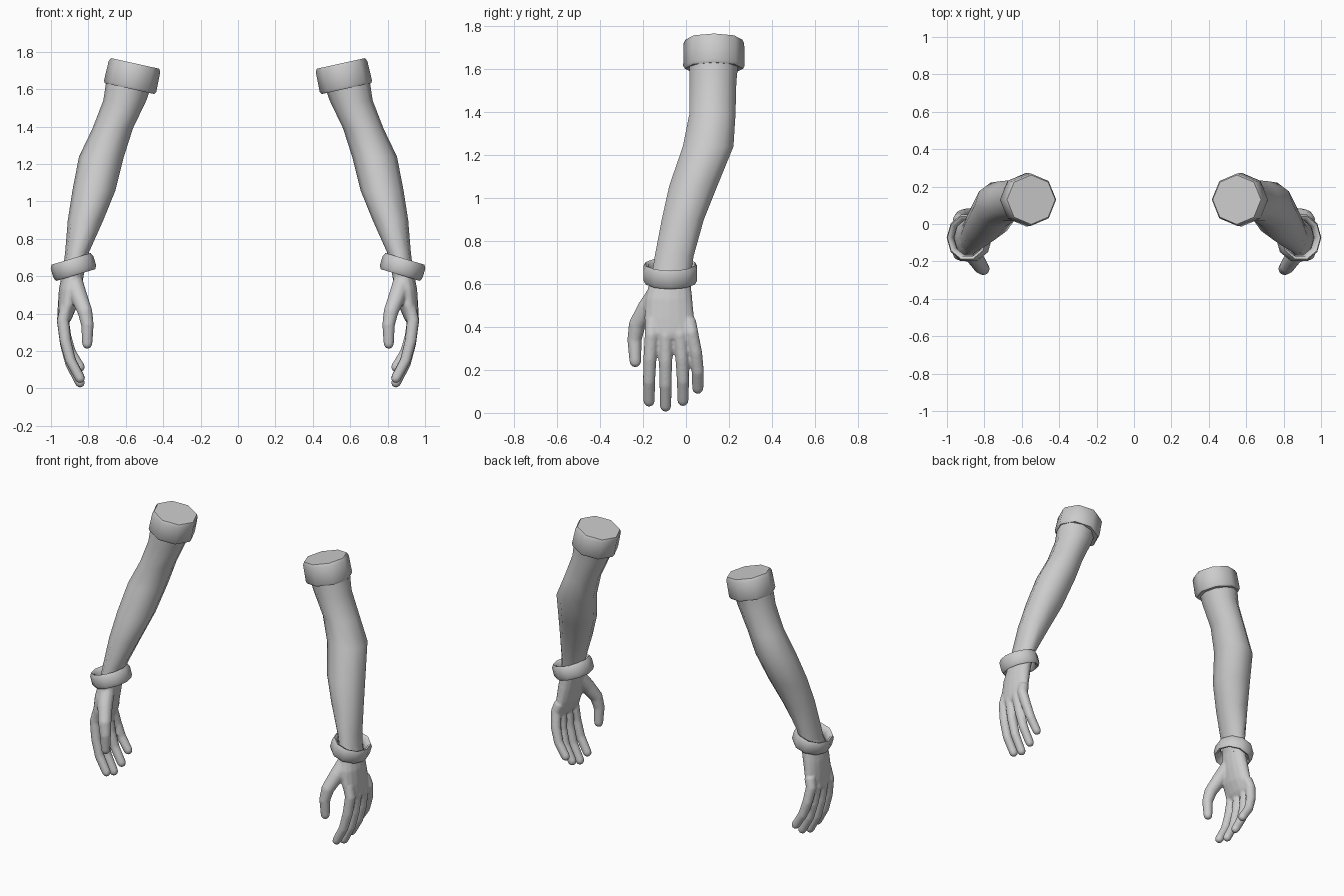
import bpy, bmesh, math
from mathutils import Vector

if "Cube" in bpy.data.objects:
    bpy.data.objects.remove(bpy.data.objects["Cube"])


def loft(bm, rings, n=8, axis=None, wrap=False):
    """Skin elliptical rings (x, y, z, rx, ry); ring planes follow the path unless an axis is given."""
    pts = [Vector(r[:3]) for r in rings]
    rows, verts = [], []
    for i, r in enumerate(rings):
        t = Vector(axis) if axis else pts[min(i + 1, len(pts) - 1)] - pts[max(i - 1, 0)]
        t.normalize()
        u = Vector((0, 1, 0)).cross(-t).normalized()
        v = (-t).cross(u)
        row = []
        for k in range(n):
            a = 2 * math.pi * k / n
            row.append(bm.verts.new(pts[i] + u * r[3] * math.cos(a) + v * r[4] * math.sin(a)))
        rows.append(row)
        verts += row
    for i in range(len(rows) if wrap else len(rows) - 1):
        a, b = rows[i], rows[(i + 1) % len(rows)]
        for k in range(n):
            bm.faces.new((a[k], a[(k + 1) % n], b[(k + 1) % n], b[k]))
    if not wrap:
        bm.faces.new(rows[0])
        bm.faces.new(rows[-1][::-1])


def digit(bm, path, r0, r1):
    """Tapered finger with a rounded tip."""
    pts = [Vector(p) for p in path]
    rings = []
    for i, p in enumerate(pts):
        r = r0 + (r1 - r0) * i / (len(pts) - 1)
        rings.append((*p, r, r))
    d = (pts[-1] - pts[-2]).normalized()
    for a in (30, 55, 78):
        a = math.radians(a)
        p = pts[-1] + d * r1 * math.sin(a)
        rings.append((*p, r1 * math.cos(a), r1 * math.cos(a)))
    loft(bm, rings, 12)


def finish(name, bm, remesh=False, angle=40):
    """Make the object, smooth it and mirror it to the other side."""
    bmesh.ops.recalc_face_normals(bm, faces=bm.faces)
    me = bpy.data.meshes.new(name)
    bm.to_mesh(me)
    bm.free()
    ob = bpy.data.objects.new(name, me)
    bpy.context.collection.objects.link(ob)
    if remesh:
        m = ob.modifiers.new("blend", 'REMESH')
        m.mode, m.voxel_size, m.use_smooth_shade = 'VOXEL', 0.007, True
        m = ob.modifiers.new("soften", 'SMOOTH')
        m.factor, m.iterations = 0.5, 5
    ob.modifiers.new("mirror", 'MIRROR').use_mirror_merge = False
    if not remesh:
        bpy.ops.object.select_all(action='DESELECT')
        ob.select_set(True)
        bpy.context.view_layer.objects.active = ob
        bpy.ops.object.shade_smooth_by_angle(angle=math.radians(angle))
    return ob


# Arm: upper arm, elbow, forearm and wrist
bm = bmesh.new()
loft(bm, [
    (0.58, 0.13, 1.64, 0.125, 0.120),
    (0.605, 0.125, 1.54, 0.115, 0.115),
    (0.67, 0.123, 1.39, 0.108, 0.113),
    (0.73, 0.103, 1.24, 0.120, 0.124),
    (0.77, 0.035, 1.06, 0.115, 0.118),
    (0.815, -0.015, 0.90, 0.095, 0.103),
    (0.86, -0.055, 0.73, 0.064, 0.095),
    (0.88, -0.072, 0.62, 0.058, 0.095),
], 10, axis=(0, 0, -1))
finish("arm", bm, angle=60)

# Sleeve cuff: thick band with a bevelled upper edge and flat top
bm = bmesh.new()
ax = Vector((0.22, 0, -1)).normalized()
top = Vector((0.55, 0.13, 1.738))
cuff = [(0.0, 0.132), (0.018, 0.141), (0.125, 0.143), (0.138, 0.136), (0.138, 0.115)]
loft(bm, [(*(top + ax * h), r, r) for h, r in cuff], 8, axis=ax)
finish("sleeve_cuff", bm, angle=50)

# Bracelet: tilted loose ring around the wrist
bm = bmesh.new()
ax = Vector((-0.3, 0, -1)).normalized()
mid = Vector((0.88, -0.073, 0.65))
band = [(-0.045, 0.109), (-0.026, 0.119), (0.026, 0.119), (0.045, 0.109),
        (0.038, 0.095), (0.0, 0.088), (-0.038, 0.095)]
loft(bm, [(*(mid + ax * h), r, r * 1.1) for h, r in band], 10, axis=ax, wrap=True)
finish("bracelet", bm, angle=60)

# Hand: palm, four curled fingers and thumb blended together
bm = bmesh.new()
loft(bm, [
    (0.87, -0.063, 0.68, 0.057, 0.090),
    (0.885, -0.075, 0.60, 0.060, 0.098),
    (0.898, -0.080, 0.53, 0.060, 0.110),
    (0.912, -0.078, 0.44, 0.052, 0.117),
    (0.928, -0.073, 0.37, 0.038, 0.116),
    (0.933, -0.070, 0.345, 0.026, 0.100),
], 16, axis=(0, 0, -1))
# each finger: base y, tip y, tip z
for yb, yt, zt in ((-0.155, -0.172, 0.055), (-0.095, -0.095, 0.032),
                   (-0.035, -0.014, 0.058), (0.012, 0.055, 0.115)):
    path = []
    for x, f in ((0.918, 0.0), (0.936, 0.18), (0.922, 0.48), (0.895, 0.75), (0.845, 1.0)):
        g = min(1.0, f * 1.6)
        path.append((x, yb + (yt - yb) * g, 0.43 + (zt - 0.43) * f))
    digit(bm, path, 0.035, 0.027)
digit(bm, [(0.88, -0.12, 0.57), (0.85, -0.18, 0.49), (0.818, -0.228, 0.41),
           (0.805, -0.24, 0.34), (0.806, -0.236, 0.24)], 0.052, 0.028)
finish("hand", bm, remesh=True)
